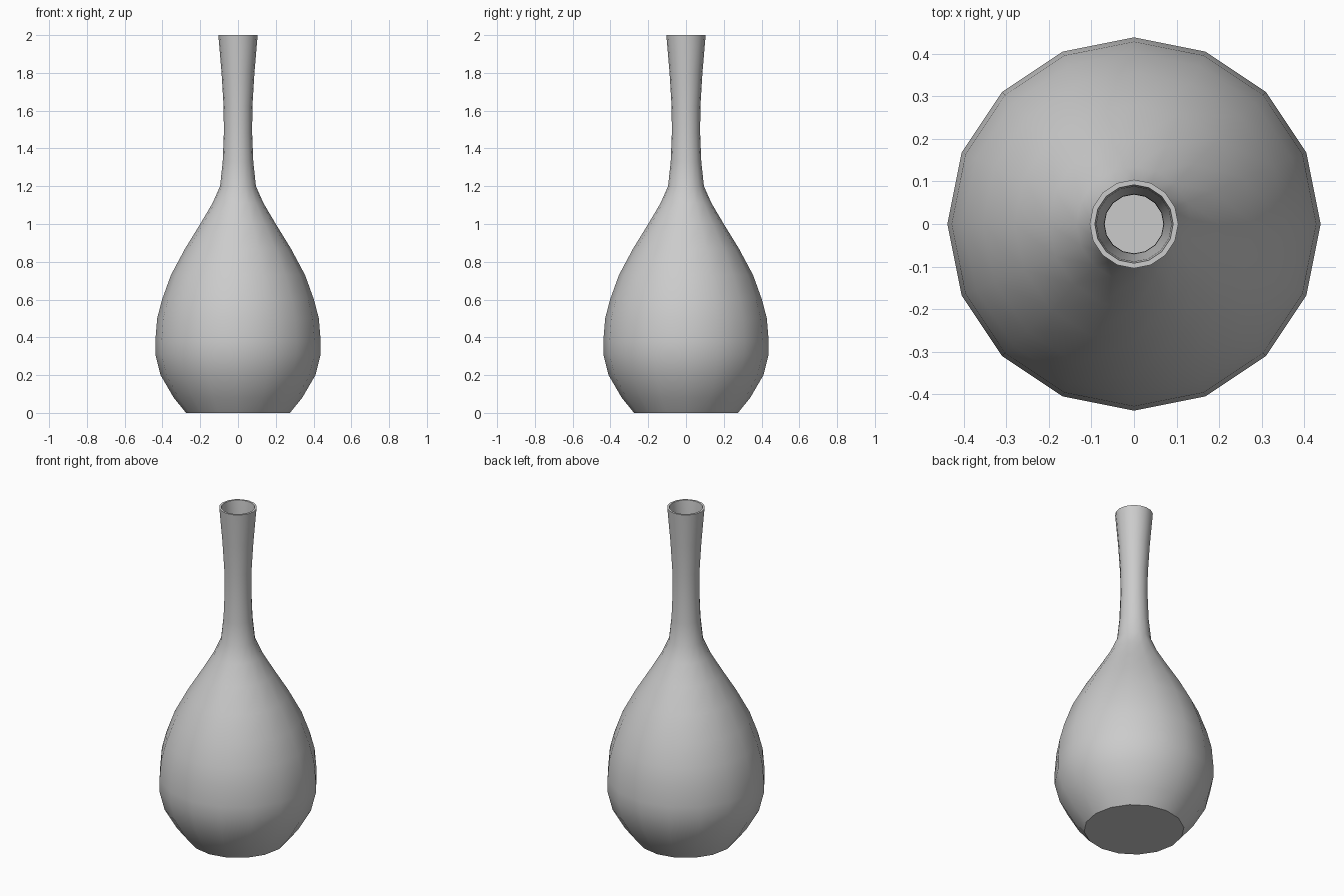
import bpy
import bmesh
import math

cube = bpy.data.objects.get("Cube")
if cube:
    bpy.data.objects.remove(cube, do_unlink=True)

SIDES = 16
WALL = 0.006

# Glaze
glaze = bpy.data.materials.new("grey_glaze")
glaze.use_nodes = True
grey = (0.6, 0.6, 0.6, 1)
glaze.diffuse_color = grey
glaze.node_tree.nodes["Principled BSDF"].inputs["Base Color"].default_value = grey

# Outer profile from foot to lip: radius, height
outer = [
    (0.275, 0), (0.34, 0.08), (0.41, 0.2), (0.438, 0.31), (0.438, 0.38),
    (0.428, 0.5), (0.402, 0.6), (0.355, 0.73), (0.28, 0.87), (0.2, 1.0),
    (0.135, 1.11), (0.095, 1.2), (0.081, 1.33), (0.075, 1.48),
    (0.076, 1.62), (0.087, 1.8), (0.104, 2.0),
]
# Thin lip and hollow inside, following the outer wall back down
lip = [(0.092, 2.0), (0.088, 1.95)]
inner = [(r - WALL, z) for r, z in reversed(outer[1:-1])]
profile = [(0, 0)] + outer + lip + inner + [(0.27, 0.02), (0, 0.02)]

# Turn the profile around the upright axis
bm = bmesh.new()
verts = [bm.verts.new((r, 0, z)) for r, z in profile]
edges = [bm.edges.new(pair) for pair in zip(verts, verts[1:])]
bmesh.ops.spin(bm, geom=verts + edges, cent=(0, 0, 0), axis=(0, 0, 1),
               angle=math.tau, steps=SIDES, use_merge=False)
bmesh.ops.remove_doubles(bm, verts=bm.verts[:], dist=0.0005)
bmesh.ops.recalc_face_normals(bm, faces=bm.faces[:])

mesh = bpy.data.meshes.new("vase")
bm.to_mesh(mesh)
bm.free()
mesh.materials.append(glaze)
vase = bpy.data.objects.new("vase", mesh)
bpy.context.collection.objects.link(vase)

# Smooth body with a crisp foot and lip
bpy.ops.object.select_all(action="DESELECT")
vase.select_set(True)
bpy.context.view_layer.objects.active = vase
bpy.ops.object.shade_smooth_by_angle(angle=math.radians(35))
